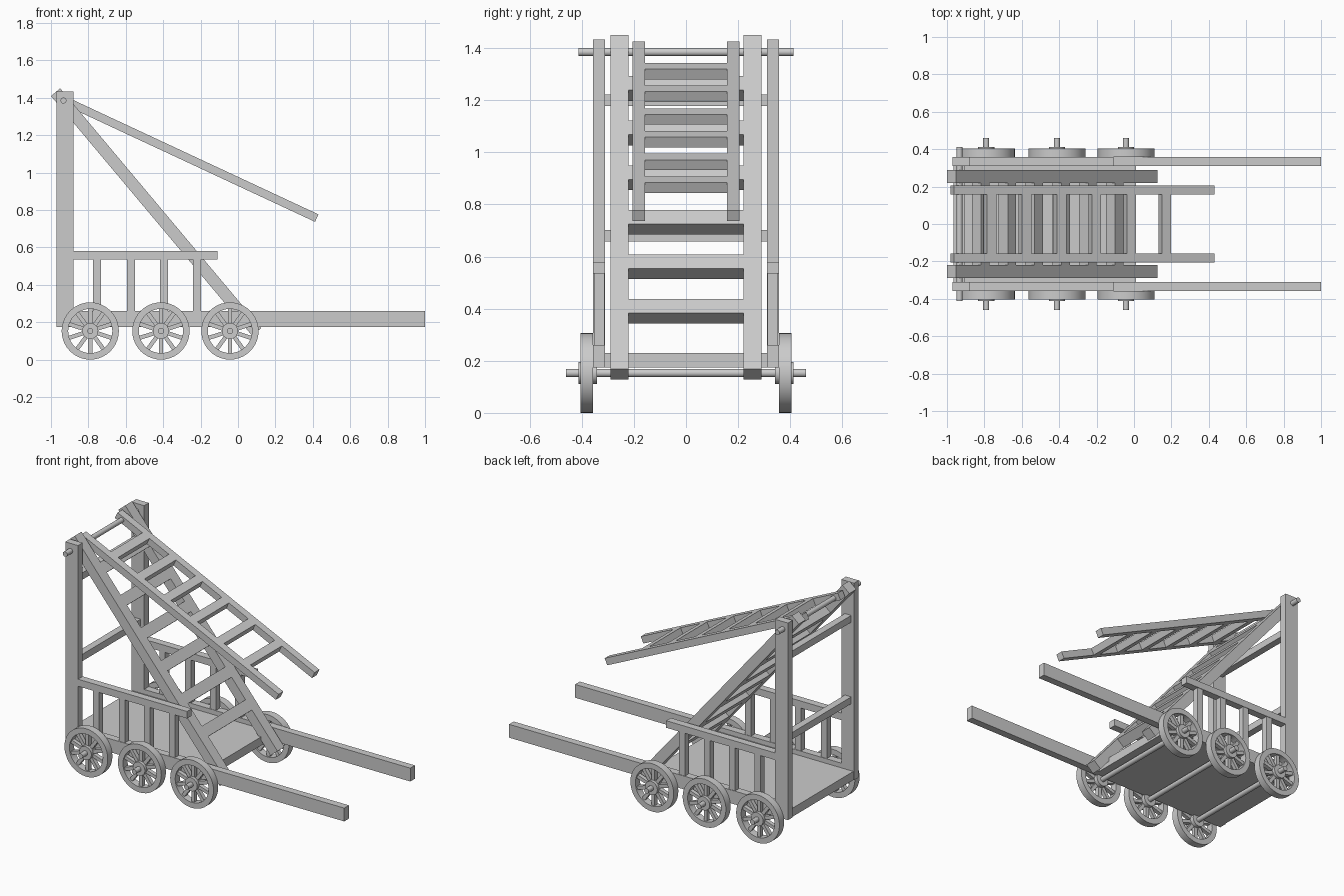
import bpy, bmesh
from math import radians, sin, cos, pi, tan
from mathutils import Matrix

if "Cube" in bpy.data.objects:
    bpy.data.objects.remove(bpy.data.objects["Cube"])


def finish(bm, name, smooth=False):
    bmesh.ops.recalc_face_normals(bm, faces=bm.faces)
    me = bpy.data.meshes.new(name)
    bm.to_mesh(me)
    bm.free()
    ob = bpy.data.objects.new(name, me)
    bpy.context.collection.objects.link(ob)
    if smooth:
        bpy.ops.object.select_all(action='DESELECT')
        bpy.context.view_layer.objects.active = ob
        ob.select_set(True)
        bpy.ops.object.shade_smooth_by_angle(angle=radians(35))
    return ob


def add_box(bm, center, size, tilt=0):
    m = (Matrix.Translation(center) @ Matrix.Rotation(radians(tilt), 4, 'Y')
         @ Matrix.Diagonal((*size, 1)))
    bmesh.ops.create_cube(bm, size=1, matrix=m)


def box(name, x, y, z):
    bm = bmesh.new()
    add_box(bm, [(a + b) / 2 for a, b in (x, y, z)], [abs(b - a) for a, b in (x, y, z)])
    return finish(bm, name)


def add_rod(bm, x, z, r, y0, y1, seg=24):
    m = Matrix.Translation((x, (y0 + y1) / 2, z)) @ Matrix.Rotation(pi / 2, 4, 'X')
    bmesh.ops.create_cone(bm, cap_ends=True, segments=seg, radius1=r, radius2=r,
                          depth=abs(y1 - y0), matrix=m)


def rod(name, x, z, r, half):
    bm = bmesh.new()
    add_rod(bm, x, z, r, -half, half)
    finish(bm, name, True)


def add_rim(bm, x, z, r_in, r_out, y0, y1, seg=40):
    rings = []
    for i in range(seg):
        a = 2 * pi * i / seg
        rings.append([bm.verts.new((x + r * cos(a), y, z + r * sin(a)))
                      for r, y in ((r_in, y0), (r_out, y0), (r_out, y1), (r_in, y1))])
    for i in range(seg):
        p, q = rings[i], rings[(i + 1) % seg]
        for k in range(4):
            n = (k + 1) % 4
            bm.faces.new((p[k], p[n], q[n], q[k]))


def ladder(name, cx, cz, tilt, length, y_in, y_out, thick, rung, rung_zs):
    for s, side in ((-1, "right"), (1, "left")):
        bm = bmesh.new()
        add_box(bm, (cx, s * (y_in + y_out) / 2, cz), (length, y_out - y_in, thick), tilt)
        finish(bm, f"{name}_rail_{side}")
    bm = bmesh.new()
    for z in rung_zs:
        add_box(bm, (cx + (cz - z) / tan(radians(tilt)), 0, z),
                (rung[0], 2 * y_in, rung[1]), tilt)
    finish(bm, f"{name}_rungs")


AXLES = (-0.79, -0.412, -0.043)
WZ = 0.153

# Deck and cross bars between the tall posts
box("deck", (-0.965, 0.01), (-0.31, 0.31), (0.175, 0.23))
for z in (0.68, 1.2):
    box("post_cross_bar", (-0.95, -0.905), (-0.312, 0.312), (z - 0.022, z + 0.022))

# Side frames: post, long shaft, hand rail, balusters
for s in (-1, 1):
    y = (s * 0.31, s * 0.357)
    box("tall_post", (-0.97, -0.88), y, (0.175, 1.433))
    box("long_shaft", (-0.88, 1.0), y, (0.175, 0.26))
    box("side_rail", (-0.88, -0.11), y, (0.535, 0.58))
    for x in (-0.754, -0.573, -0.396, -0.219):
        box("baluster", (x - 0.021, x + 0.021), (s * 0.313, s * 0.354), (0.26, 0.535))

# Pivot rod at the top, carrying both ladders
rod("pivot_rod", -0.933, 1.385, 0.016, 0.412)
ladder("boarding_stair", -0.4375, 0.789, 50, 1.673, 0.22, 0.29, 0.064, (0.07, 0.064),
       [0.39 + 0.171 * i for i in range(6)])
ladder("hinged_bridge", -0.275, 1.081, 25, 1.536, 0.158, 0.206, 0.044, (0.055, 0.044),
       [0.876 + 0.0872 * i for i in range(6)])

# Axles and spoked wheels
for x in AXLES:
    rod("axle", x, WZ, 0.016, 0.46)
    for s in (-1, 1):
        bm = bmesh.new()
        add_rim(bm, x, WZ, 0.118, 0.153, s * 0.357, s * 0.404)
        add_rod(bm, x, WZ, 0.043, s * 0.342, s * 0.412)
        for i in range(10):
            a = 2 * pi * (i + 0.5) / 10
            add_box(bm, (x + 0.08 * cos(a), s * 0.38, WZ + 0.08 * sin(a)),
                    (0.085, 0.026, 0.022), -math_deg if (math_deg := a * 180 / pi) else 0)
        finish(bm, "wheel", True)
